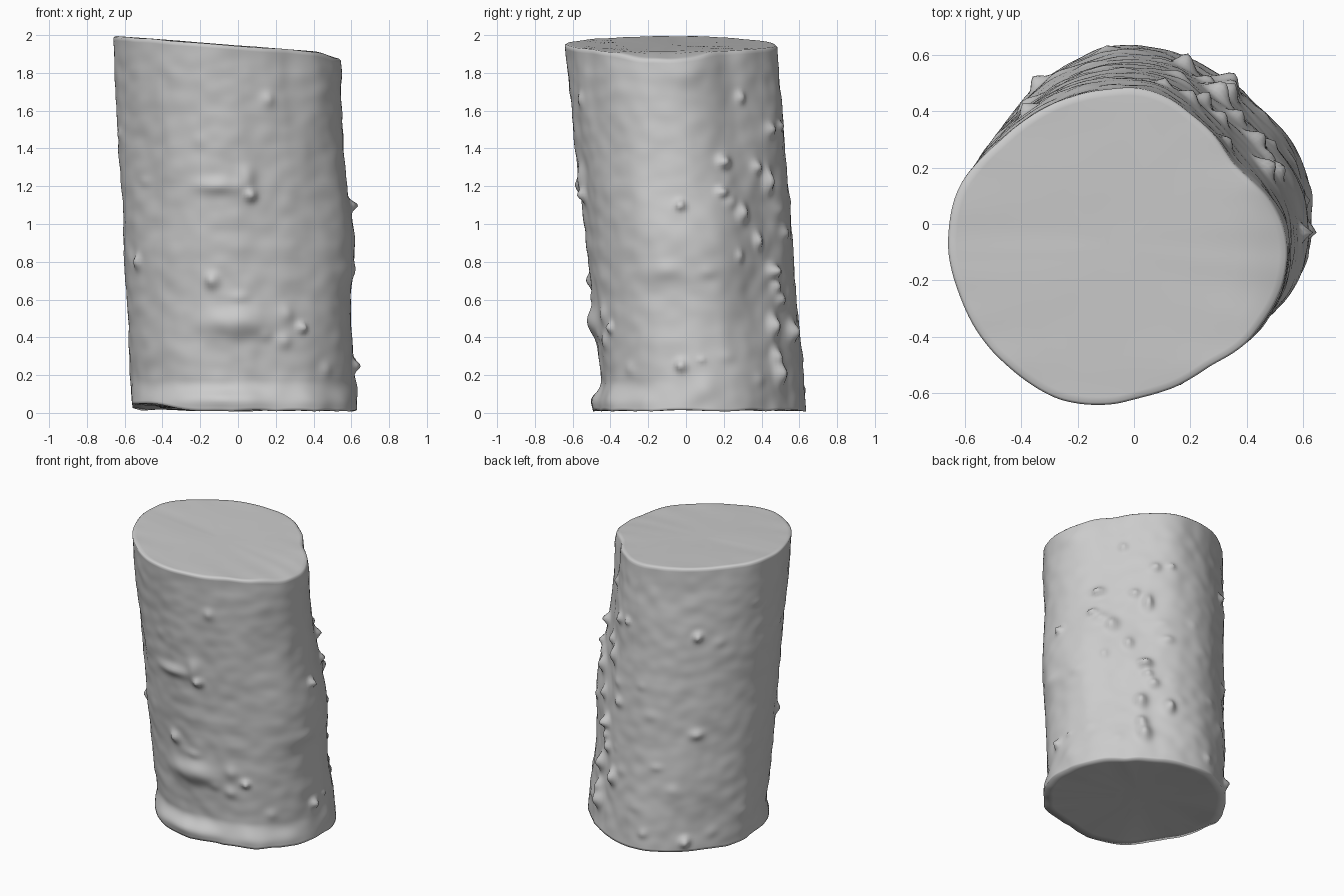
import bpy, bmesh, random
from math import sin, cos, pi, exp, atan2, radians, hypot
from mathutils import Vector, noise

if "Cube" in bpy.data.objects:
    bpy.data.objects.remove(bpy.data.objects["Cube"])

random.seed(4)
N, M = 200, 130            # segments around / rings up the trunk

# Cross-section outlines at both ends of the leaning log
TOP_C, BOT_C = Vector((-0.05, -0.08)), Vector((0.03, 0.09))
TOP = [(-.66, -.05), (-.61, .15), (-.48, .29), (-.3, .42), (-.05, .48), (.08, .47),
       (.2, .39), (.35, .21), (.5, .04), (.545, -.1), (.52, -.25), (.4, -.42), (.28, -.5),
       (.05, -.61), (-.14, -.645), (-.28, -.62), (-.45, -.5), (-.6, -.3)]
BOT = [(.625, .1), (.605, -.08), (.52, -.24), (.36, -.36), (.15, -.41), (-.08, -.425),
       (-.3, -.365), (-.47, -.22), (-.56, 0), (-.55, .18), (-.47, .33), (-.3, .52),
       (-.1, .63), (.1, .62), (.29, .53), (.46, .4), (.58, .26)]


def radii(points, c):
    """Resample an outline as N smoothed polar radii."""
    pol = sorted((atan2(y - c.y, x - c.x) % (2 * pi), hypot(x - c.x, y - c.y)) for x, y in points)
    pol = [(pol[-1][0] - 2 * pi, pol[-1][1])] + pol + [(pol[0][0] + 2 * pi, pol[0][1])]
    out = []
    for i in range(N):
        a = 2 * pi * i / N
        for (a0, r0), (a1, r1) in zip(pol, pol[1:]):
            if a0 <= a <= a1:
                out.append(r0 + (r1 - r0) * (a - a0) / (a1 - a0))
                break
    for _ in range(8):
        out = [(out[i - 1] + 2 * out[i] + out[(i + 1) % N]) / 4 for i in range(N)]
    return out


R_TOP, R_BOT = radii(TOP, TOP_C), radii(BOT, BOT_C)


def smooth(a, b, x):
    t = max(0, min(1, (x - a) / (b - a)))
    return t * t * (3 - 2 * t)


def wall(i, t):
    c = BOT_C.lerp(TOP_C, t)
    r = R_BOT[i] + (R_TOP[i] - R_BOT[i]) * t
    a = 2 * pi * i / N
    return c, r, Vector((cos(a), sin(a)))


def cut_z(x, y):           # slanted saw cut on top
    return 1.995 - 0.078 * (x + 0.66) - 0.03 * smooth(.4, .56, x) \
        + 0.004 * noise.noise((x * 1.5, y * 9, 0))


def base_z(x, y):          # ragged lower end
    return 0.008 + 0.04 * smooth(.15, .5, -x) * smooth(.35, -.1, y) \
        + 0.016 * abs(noise.noise((x * 4, y * 4, 7)))


# Knots: (position on view, z, height, width, tallness)
RIGHT = [(.2, 1.33, .045, .035, .03), (.19, 1.17, .04, .03, .025), (-.02, 1.1, .045, .02, .025),
         (.29, 1.06, .045, .035, .05), (.43, 1.23, .045, .028, .055), (.38, .91, .035, .028, .04),
         (.45, .75, .06, .04, .035), (.47, .67, .035, .03, .03), (.46, .46, .05, .035, .05),
         (.56, .43, .05, .035, .05), (.49, .21, .055, .04, .06), (.29, 1.67, .025, .025, .03),
         (.27, .83, .02, .02, .03), (.49, 1.52, .025, .02, .02), (.08, .28, .015, .015, .015),
         (-.1, .75, .02, .09, .05), (.24, 1.12, .025, .04, .04), (.0, 1.8, .015, .1, .08),
         (-.03, .25, .04, .025, .03), (.1, .12, .015, .06, .06)]
FRONT = [(.07, 1.15, .04, .03, .03), (.05, 1.24, .025, .045, .07), (-.08, 1.2, .025, .12, .04),
         (-.14, .7, .035, .035, .04), (.34, .45, .035, .022, .025), (.26, .52, .02, .04, .05),
         (0, .48, .04, .17, .07), (-.53, .8, .03, .03, .035), (.16, 1.66, .015, .03, .035),
         (.25, .38, .02, .04, .04), (-.05, .08, .015, .16, .035)]
BACK = [(-.37, 1.5, .035, .025, .03), (-.33, .08, .04, .03, .035), (-.38, .82, .02, .04, .03),
        (.2, 1.5, .03, .03, .03), (-.1, .12, .015, .03, .03), (.3, 1.3, .03, .03, .03),
        (.15, .95, .02, .04, .03), (.25, .6, .035, .035, .035), (.33, .3, .04, .035, .04)]
knots = []


def add_knots(items, axis, facing):
    """Find the trunk direction showing each knot in its view."""
    for p, z, h, w, tall in items:
        best = None
        for i in range(N):
            c, r, d = wall(i, z / 1.95)
            if d.dot(facing) > 0.05:
                e = abs((c + r * d)[axis] - p)
                if best is None or e < best[0]:
                    best = (e, i)
        knots.append((best[1], z, h, w, tall))


add_knots(RIGHT, 1, Vector((1, 0)))
add_knots(FRONT, 0, Vector((0, -1)))
add_knots(BACK, 0, Vector((0, 1)))
for _ in range(25):        # small extra bark pimples
    knots.append((random.randrange(N), random.uniform(.1, 1.7), random.uniform(.005, .011),
                  random.uniform(.03, .05), random.uniform(.025, .04)))


def bark(i, z, r, d):
    h = 0.01 * noise.noise((d.x * 2.5, d.y * 2.5, z * 3))
    h += 0.005 * noise.noise((d.x * 6, d.y * 6, z * 12))
    h *= 0.4 + 0.6 * smooth(2.0, 1.8, z)
    for k, kz, kh, w, tall in knots:
        da = ((i - k + N / 2) % N - N / 2) * 2 * pi / N * r
        if abs(da) < 3 * w and abs(z - kz) < 3 * tall:
            h += kh * exp(-(da / w) ** 2 - ((z - kz) / tall) ** 2)
    foot = 0.055 + 0.02 * noise.noise((d.x * 3, d.y * 3, 3))
    h += foot * max(0, -d.y) * smooth(.17, .04, z)                    # flared foot
    h += 0.032 * smooth(.6, 1, d.x) * exp(-((z - .93) / .25) ** 2)    # side swelling
    return h


# Log: bark wall, then the two cut ends
bm = bmesh.new()
rings = []
for j in range(M + 1):
    v = j / M
    ring = []
    for i in range(N):
        c, r, d = wall(i, v)
        p = c + r * d
        z0, z1 = base_z(p.x, p.y), cut_z(p.x, p.y) - 0.008
        z = z0 + (z1 - z0) * v
        p = c + (r + bark(i, z, r, d)) * d
        ring.append(bm.verts.new((p.x, p.y, z)))
    rings.append(ring)


def inset_ring(edge, c, f, zfun):
    ring = []
    for v in edge:
        p = c + (v.co.xy - c) * f
        ring.append(bm.verts.new((p.x, p.y, zfun(p.x, p.y))))
    return ring


top_edge, low_edge = rings[-1], rings[0]
for f in (.985, .95, .85, .7, .5, .3, .12):
    rings.append(inset_ring(top_edge, TOP_C, f, cut_z))
for f in (.9, .6, .25):
    rings.insert(0, inset_ring(low_edge, BOT_C, f, lambda x, y: base_z(x, y) * f + 0.025 * (1 - f)))

for a, b in zip(rings, rings[1:]):
    for i in range(N):
        k = (i + 1) % N
        bm.faces.new((a[i], a[k], b[k], b[i]))
bm.faces.new(rings[-1])
bm.faces.new(rings[0][::-1])

mesh = bpy.data.meshes.new("log")
bm.to_mesh(mesh)
bm.free()
log = bpy.data.objects.new("log", mesh)
bpy.context.collection.objects.link(log)
bpy.context.view_layer.objects.active = log
log.select_set(True)
bpy.ops.object.shade_smooth_by_angle(angle=radians(120))
